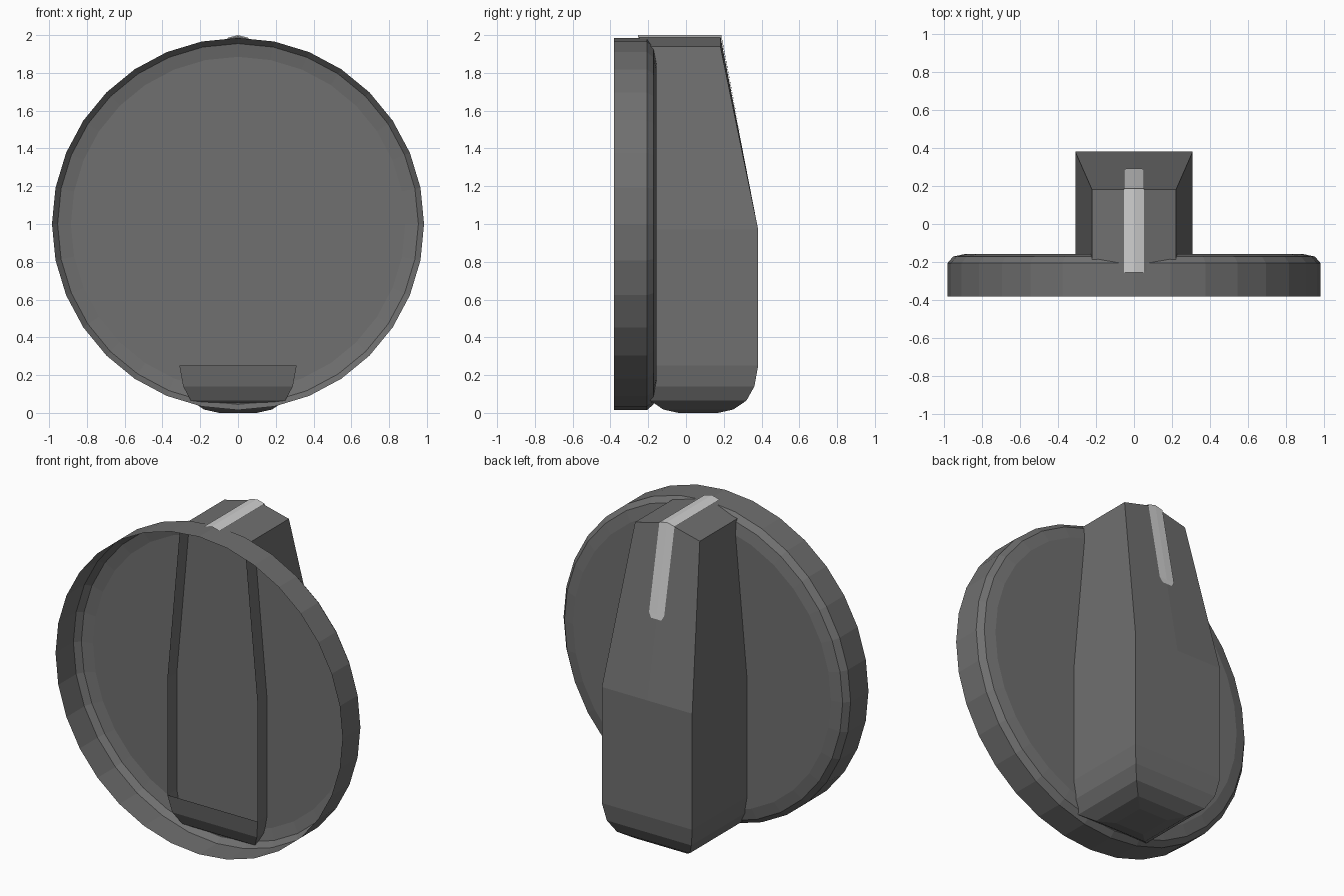
import bpy, bmesh, math

if "Cube" in bpy.data.objects:
    bpy.data.objects.remove(bpy.data.objects["Cube"])


def material(name, value):
    m = bpy.data.materials.new(name)
    m.diffuse_color = (value, value, value, 1)
    m.use_nodes = True
    m.node_tree.nodes["Principled BSDF"].inputs["Base Color"].default_value = m.diffuse_color
    return m


def make_object(name, bm, mat):
    me = bpy.data.meshes.new(name)
    bm.to_mesh(me)
    bm.free()
    ob = bpy.data.objects.new(name, me)
    bpy.context.collection.objects.link(ob)
    me.materials.append(mat)
    return ob


dark = material("dark grey plastic", 0.16)
light = material("light grey paint", 0.62)

# Round skirt: thin cup, open towards the front, with a softened back rim
SIDES = 32
bm = bmesh.new()
rings = []
for r, y in [(0.985, -0.382), (0.985, -0.207), (0.955, -0.172), (0.885, -0.157)]:
    rings.append([bm.verts.new((r * math.cos(2 * math.pi * i / SIDES), y,
                                1 + r * math.sin(2 * math.pi * i / SIDES)))
                  for i in range(SIDES)])
for a, b in zip(rings, rings[1:]):
    for i in range(SIDES):
        j = (i + 1) % SIDES
        bm.faces.new((a[i], b[i], b[j], a[j]))
bm.faces.new(rings[-1][::-1])
bmesh.ops.recalc_face_normals(bm, faces=bm.faces)
make_object("skirt_disc", bm, dark)

# Grip: stacked rectangular sections, open at the front above the rounded foot
# each section: z, z at centre line, half width, front y, back y
SECTIONS = [(0.0, 0.0, 0.10, -0.04, 0.17),
            (0.018, 0.018, 0.18, -0.12, 0.25),
            (0.065, 0.065, 0.25, -0.19, 0.32),
            (0.14, 0.14, 0.29, -0.23, 0.362),
            (0.25, 0.25, 0.31, -0.25, 0.382),
            (0.97, 0.97, 0.31, -0.25, 0.382),
            (1.94, 1.995, 0.222, -0.25, 0.182)]
bm = bmesh.new()
rings = []
for z, zc, w, yf, yb in SECTIONS:
    pts = [(w, yb, z), (0, yb, zc), (-w, yb, z), (-w, yf, z), (0, yf, zc), (w, yf, z)]
    rings.append([bm.verts.new(p) for p in pts])
for k, (a, b) in enumerate(zip(rings, rings[1:])):
    for i in range(6):
        if k >= 4 and i in (3, 4):      # open front
            continue
        j = (i + 1) % 6
        bm.faces.new((a[i], a[j], b[j], b[i]))
bm.faces.new(rings[0][::-1])
t = rings[-1]
bm.faces.new((t[0], t[1], t[4], t[5]))  # the two slopes of the ridged top
bm.faces.new((t[1], t[2], t[3], t[4]))
bmesh.ops.recalc_face_normals(bm, faces=bm.faces)
make_object("grip", bm, dark)

# Pointer stripe: thin plate over the ridge and down the sloping back
bm = bmesh.new()
rows = []
for y, z, w, drop in [(-0.255, 2.0, 0.052, 0.25), (0.187, 2.0, 0.052, 0.25),
                      (0.288, 1.47, 0.052, 0.0), (0.294, 1.44, 0.035, 0.0)]:
    rows.append([bm.verts.new((x, y, z - drop * abs(x))) for x in (-w, 0, w)])
for a, b in zip(rows, rows[1:]):
    for i in range(2):
        bm.faces.new((a[i], a[i + 1], b[i + 1], b[i]))
make_object("pointer_stripe", bm, light)
